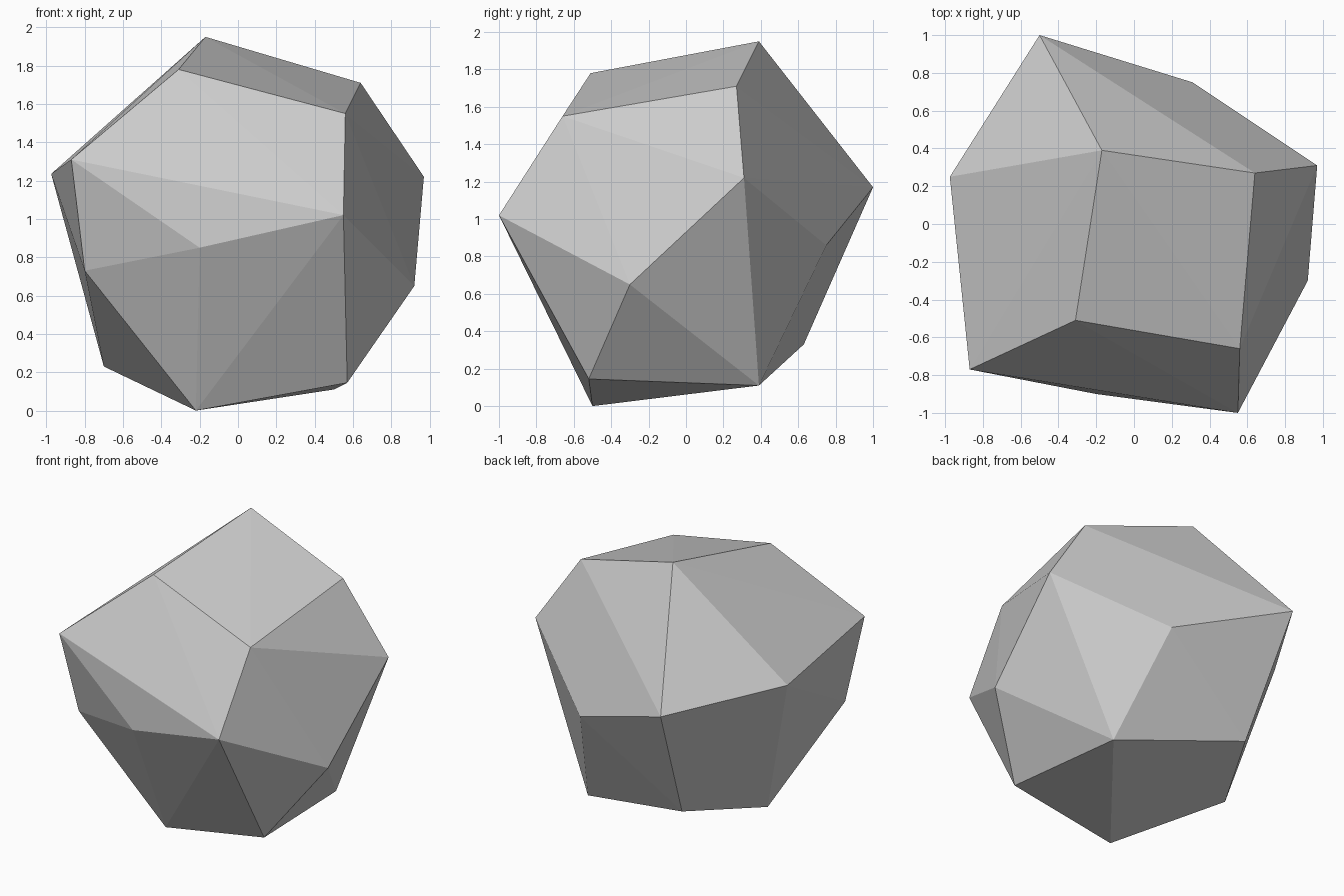
import bpy
import bmesh

# Remove the default cube only
default_cube = bpy.data.objects.get("Cube")
if default_cube:
    bpy.data.objects.remove(default_cube, do_unlink=True)


def make_material(name, colour):
    material = bpy.data.materials.new(name)
    material.use_nodes = True
    material.diffuse_color = colour
    shader = material.node_tree.nodes["Principled BSDF"]
    shader.inputs["Base Color"].default_value = colour
    shader.inputs["Roughness"].default_value = 0.9
    return material


def make_hull(name, corners, material):
    """Wrap a flat-shaded convex shell around the corner points."""
    bm = bmesh.new()
    for corner in corners:
        bm.verts.new(corner)
    bmesh.ops.convex_hull(bm, input=bm.verts[:])
    bmesh.ops.recalc_face_normals(bm, faces=bm.faces[:])
    mesh = bpy.data.meshes.new(name)
    bm.to_mesh(mesh)
    bm.free()
    mesh.materials.append(material)
    stone = bpy.data.objects.new(name, mesh)
    bpy.context.collection.objects.link(stone)
    return stone


# Corners of the boulder, ring by ring from the crown down to the foot
crown = [(-.17, .39, 1.95), (-.31, -.51, 1.78),
         (.56, -.66, 1.55), (.64, .27, 1.71)]
shoulder = [(-.87, -.77, 1.31), (.55, -1, 1.02), (.97, .31, 1.22),
            (-.5, 1, 1.17), (-.975, .25, 1.235)]
waist = [(-.2, -.9, .85), (.92, -.3, .65),
         (.31, .75, .86), (-.8, -.65, .73)]
foot = [(-.22, -.5, 0), (.57, -.52, .145), (.5, .39, .11),
        (-.41, .63, .33), (-.7, .08, .23)]

# Faceted boulder
stone_grey = make_material("stone_grey", (.6, .6, .6, 1))
make_hull("boulder", crown + shoulder + waist + foot, stone_grey)
